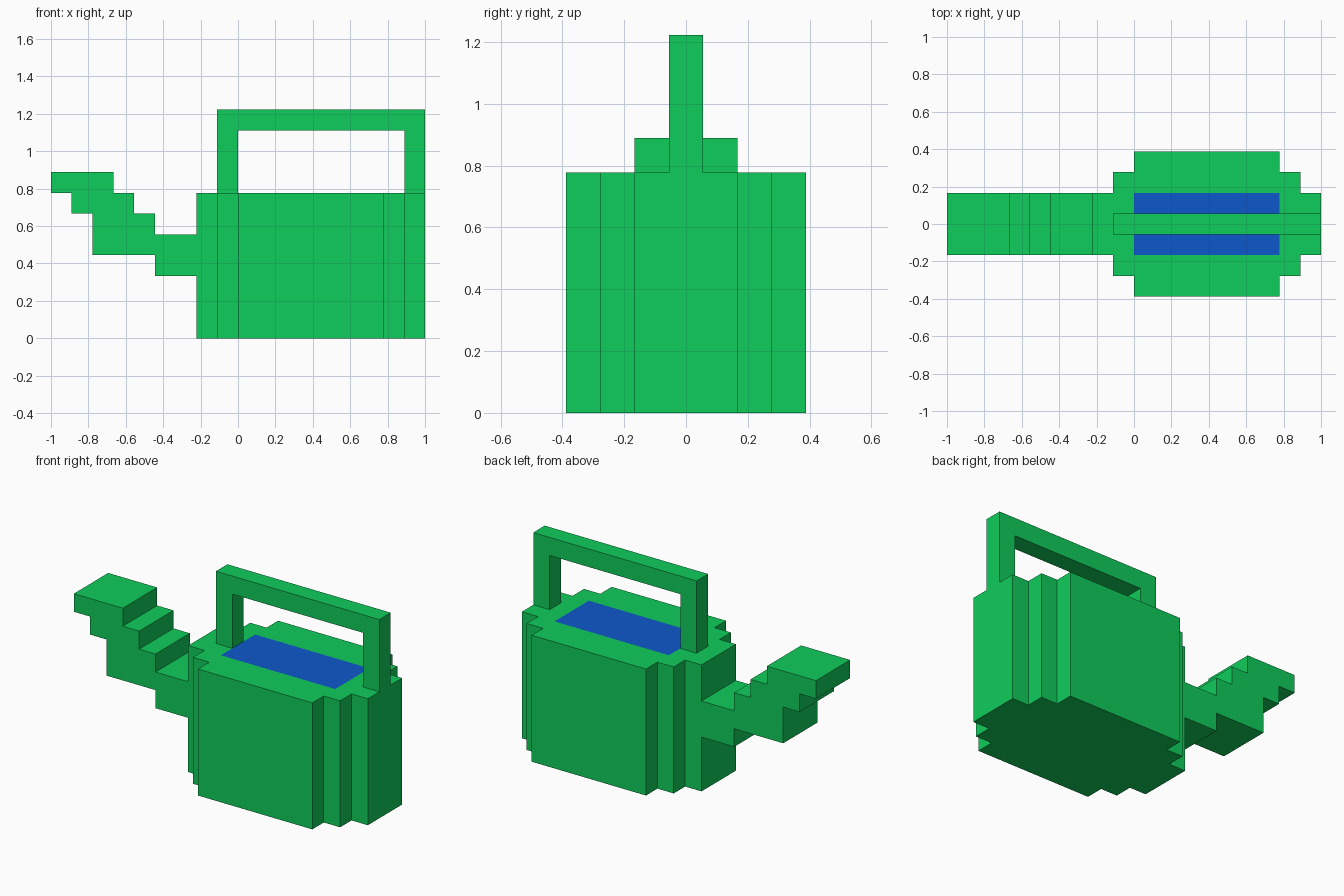
import bpy, bmesh
from mathutils import Vector

if "Cube" in bpy.data.objects:
    bpy.data.objects.remove(bpy.data.objects["Cube"])

U = 1 / 9  # block size


def material(name, color):
    m = bpy.data.materials.new(name)
    m.diffuse_color = (*color, 1)
    m.use_nodes = True
    m.node_tree.nodes["Principled BSDF"].inputs["Base Color"].default_value = m.diffuse_color
    return m


GREEN = material("green", (0.005, 0.61, 0.106))
BLUE = material("water_blue", (0.004, 0.098, 0.604))


def prism(name, outline, start, depth, edit=None):
    """Extrude an outline (list of 3D block coordinates) along depth."""
    bm = bmesh.new()
    face = bm.faces.new([bm.verts.new((Vector(p) + Vector(start)) * U) for p in outline])
    ext = bmesh.ops.extrude_face_region(bm, geom=[face], use_keep_orig=True)
    verts = [g for g in ext["geom"] if isinstance(g, bmesh.types.BMVert)]
    bmesh.ops.translate(bm, verts=verts, vec=Vector(depth) * U)
    bmesh.ops.recalc_face_normals(bm, faces=bm.faces)
    if edit:
        edit(bm)
    mesh = bpy.data.meshes.new(name)
    mesh.materials.append(GREEN)
    if edit:
        mesh.materials.append(BLUE)
    bm.to_mesh(mesh)
    bm.free()
    obj = bpy.data.objects.new(name, mesh)
    bpy.context.collection.objects.link(obj)
    return obj


def side_profile(points):
    return [(x, 0, z) for x, z in points]


# Water: cut the flush rectangle into the top of the tank and colour it blue
def cut_water(bm):
    for co, no in (((0, 0, 0), (1, 0, 0)), ((7, 0, 0), (1, 0, 0)),
                   ((0, -1.5, 0), (0, 1, 0)), ((0, 1.5, 0), (0, 1, 0))):
        top = [f for f in bm.faces if f.normal.z > 0.9]
        geom = list({e for f in top for e in f.edges}) + list({v for f in top for v in f.verts}) + top
        bmesh.ops.bisect_plane(bm, geom=geom, dist=1e-5,
                               plane_co=Vector(co) * U, plane_no=no)
    for f in bm.faces:
        c = f.calc_center_median() / U
        if f.normal.z > 0.9 and 0 < c.x < 7 and abs(c.y) < 1.5:
            f.material_index = 1


# Tank: stepped oval plan
half = [(-2, 1.5), (-1, 1.5), (-1, 2.5), (0, 2.5), (0, 3.5),
        (7, 3.5), (7, 2.5), (8, 2.5), (8, 1.5), (9, 1.5)]
plan = [(x, y, 0) for x, y in half] + [(x, -y, 0) for x, y in reversed(half)]
prism("tank", plan, (0, 0, 0), (0, 0, 7), cut_water)

# Handle: square arch over the tank
arch = [(-1, 7), (-1, 11), (9, 11), (9, 7), (8, 7), (8, 10), (0, 10), (0, 7)]
prism("handle", side_profile(arch), (0, -0.5, 0), (0, 1, 0))

# Spout: stepped profile rising to the left
steps = [(-9, 8), (-9, 7), (-8, 7), (-8, 6), (-7, 6), (-7, 4), (-4, 4), (-4, 3),
         (-2, 3), (-2, 5), (-4, 5), (-4, 6), (-5, 6), (-5, 7), (-6, 7), (-6, 8)]
prism("spout", side_profile(steps), (0, -1.5, 0), (0, 3, 0))
